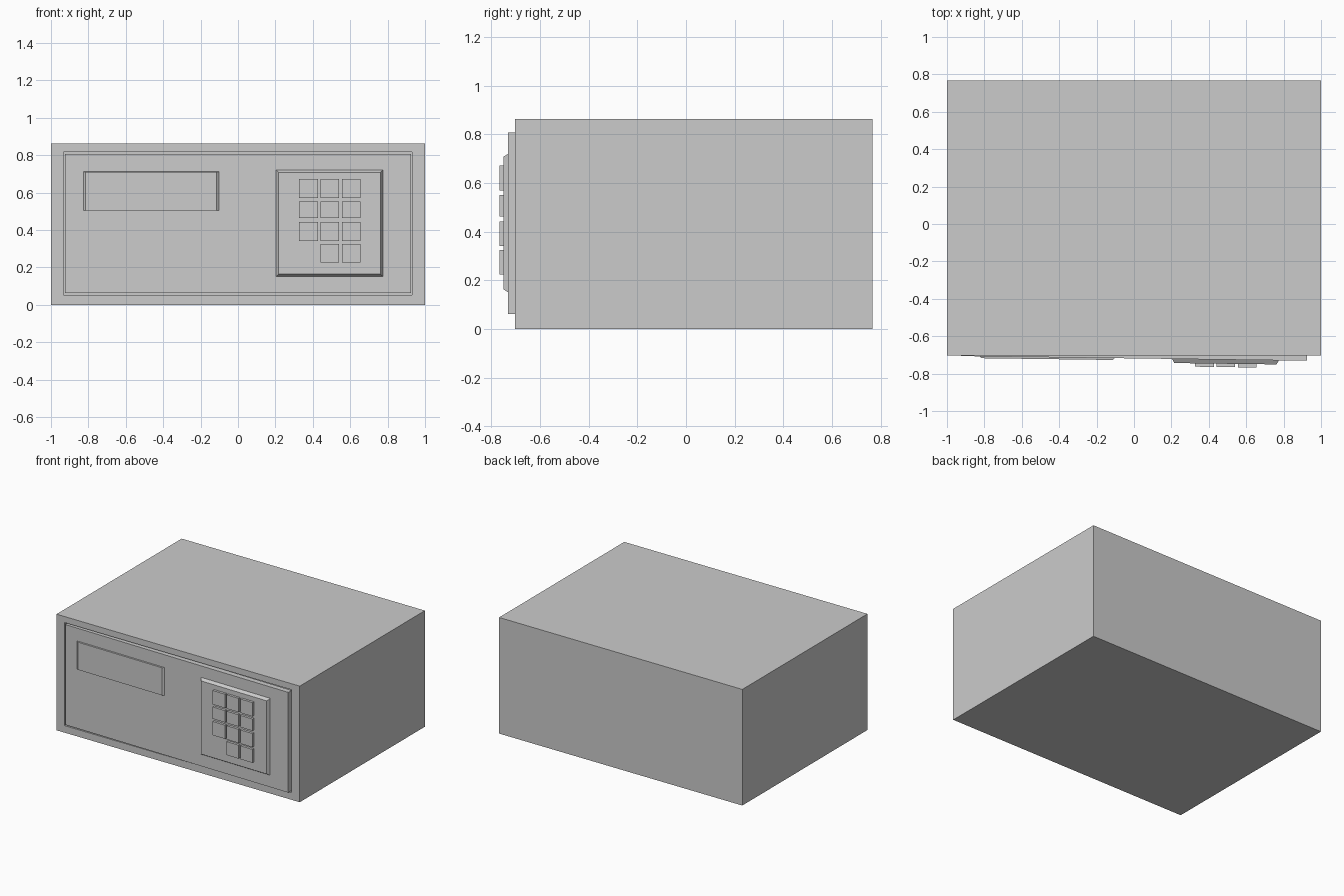
import bpy, bmesh

if "Cube" in bpy.data.objects:
    bpy.data.objects.remove(bpy.data.objects["Cube"])

SLOPE = -0.0134      # the door stands very slightly ajar
DOOR_Y = -0.7185     # door front plane at x = 0


def make_object(name, bm):
    bmesh.ops.recalc_face_normals(bm, faces=bm.faces)
    mesh = bpy.data.meshes.new(name)
    bm.to_mesh(mesh)
    bm.free()
    obj = bpy.data.objects.new(name, mesh)
    bpy.context.collection.objects.link(obj)
    return obj


def add_block(bm, x0, x1, z0, z1, y_front, y_back, inset_x=0.0, inset_z=0.0):
    """Box whose front rectangle may be inset to give sloped sides."""
    def ring(y, ix, iz):
        return [bm.verts.new((x, y, z)) for x, z in (
            (x0 + ix, z0 + iz), (x1 - ix, z0 + iz),
            (x1 - ix, z1 - iz), (x0 + ix, z1 - iz))]
    f, b = ring(y_front, inset_x, inset_z), ring(y_back, 0, 0)
    faces = [bm.faces.new(f), bm.faces.new(b[::-1])]
    for i in range(4):
        j = (i + 1) % 4
        faces.append(bm.faces.new((f[i], b[i], b[j], f[j])))
    return faces


def door_part(name, blocks):
    """Blocks measured from the door front, tilted with the door."""
    bm = bmesh.new()
    for b in blocks:
        add_block(bm, *b)
    for v in bm.verts:
        v.co.y += DOOR_Y + SLOPE * v.co.x
    return make_object(name, bm)


# Cabinet with a recess in its front for the door
bm = bmesh.new()
front = add_block(bm, -1, 1, 0, 0.863, -0.703, 0.767)[0]
opening = bmesh.ops.extrude_discrete_faces(bm, faces=[front])["faces"][0]
hole = [(-0.934, 0.052), (0.931, 0.052), (0.931, 0.818), (-0.934, 0.818)]
outer = [v for v in bm.verts if v.co.y < 0 and v not in opening.verts]
for v in opening.verts:
    right, top = v.co.x > 0, v.co.z > 0.4
    v.co.x = hole[1][0] if right else hole[0][0]
    v.co.z = hole[2][1] if top else hole[0][1]
recess = bmesh.ops.extrude_discrete_faces(bm, faces=[opening])["faces"][0]
for v in recess.verts:
    v.co.y += 0.06
make_object("cabinet", bm)

# Door slab
door_part("door", [(-0.926, 0.925, 0.062, 0.807, 0.0, 0.04)])

# Display panel, sloped at its left and right ends
door_part("display_panel", [(-0.829, -0.10, 0.503, 0.712, -0.01, 0.002, 0.014, 0.002)])

# Keypad plate with bevelled edges
door_part("keypad_plate", [(0.203, 0.775, 0.150, 0.722, -0.022, 0.0, 0.013, 0.014)])

# Keys, with the lower left place left empty
columns = [(0.326, 0.428), (0.442, 0.540), (0.556, 0.656)]
rows = [(0.225, 0.325), (0.341, 0.443), (0.463, 0.551), (0.570, 0.673)]
door_part("keys", [(*c, *r, -0.040, -0.021)
                   for i, r in enumerate(rows)
                   for j, c in enumerate(columns) if (i, j) != (0, 0)])
